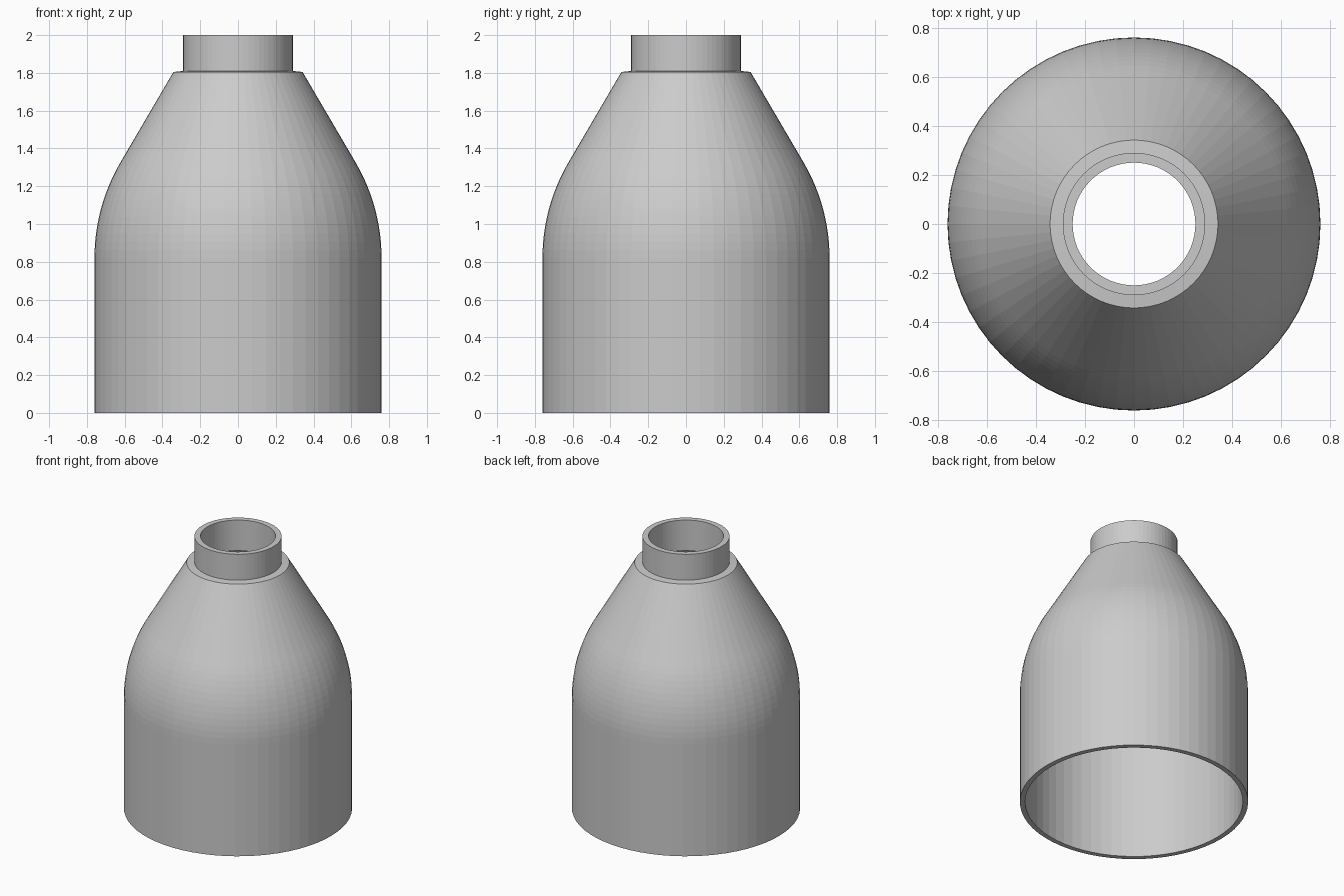
import bpy, bmesh, math

if "Cube" in bpy.data.objects:
    bpy.data.objects.remove(bpy.data.objects["Cube"])

SIDES = 64
WALL = 0.035
SLOPE = math.radians(30)          # cone leans 30 degrees from vertical
CX, CZ, R = -0.24, 0.82, 1.0      # centre and radius of the shoulder arc


def shoulder(radius, steps=12):
    """Arc points from the vertical wall up to the cone."""
    return [(CX + radius * math.cos(SLOPE * i / steps),
             CZ + radius * math.sin(SLOPE * i / steps)) for i in range(steps + 1)]


# Closed cross-section: outer skin upwards, then inner skin back down
inner = shoulder(R - WALL)
r0, z0 = inner[-1]
z_in = 1.775
profile = [(0.76, 0.0)] + shoulder(R) + [
    (0.342, 1.805), (0.29, 1.81),             # small ledge under the neck
    (0.29, 2.0), (0.25, 2.0),                 # neck
    (0.25, z_in), (r0 - (z_in - z0) * math.tan(SLOPE), z_in),
] + inner[::-1] + [(0.76 - WALL, 0.0)]

# Revolve the section around z
bm = bmesh.new()
rings = []
for s in range(SIDES):
    a = 2 * math.pi * s / SIDES
    rings.append([bm.verts.new((r * math.cos(a), r * math.sin(a), z)) for r, z in profile])
n = len(profile)
for s in range(SIDES):
    a, b = rings[s], rings[(s + 1) % SIDES]
    for i in range(n):
        j = (i + 1) % n
        bm.faces.new((a[i], b[i], b[j], a[j]))
bmesh.ops.recalc_face_normals(bm, faces=bm.faces)
mesh = bpy.data.meshes.new("bell_shell")
bm.to_mesh(mesh)
bm.free()

mat = bpy.data.materials.new("light grey")
mat.diffuse_color = (0.6, 0.6, 0.6, 1)
mat.use_nodes = True
mat.node_tree.nodes["Principled BSDF"].inputs["Base Color"].default_value = mat.diffuse_color
mesh.materials.append(mat)
obj = bpy.data.objects.new("bell_shell", mesh)
bpy.context.collection.objects.link(obj)
